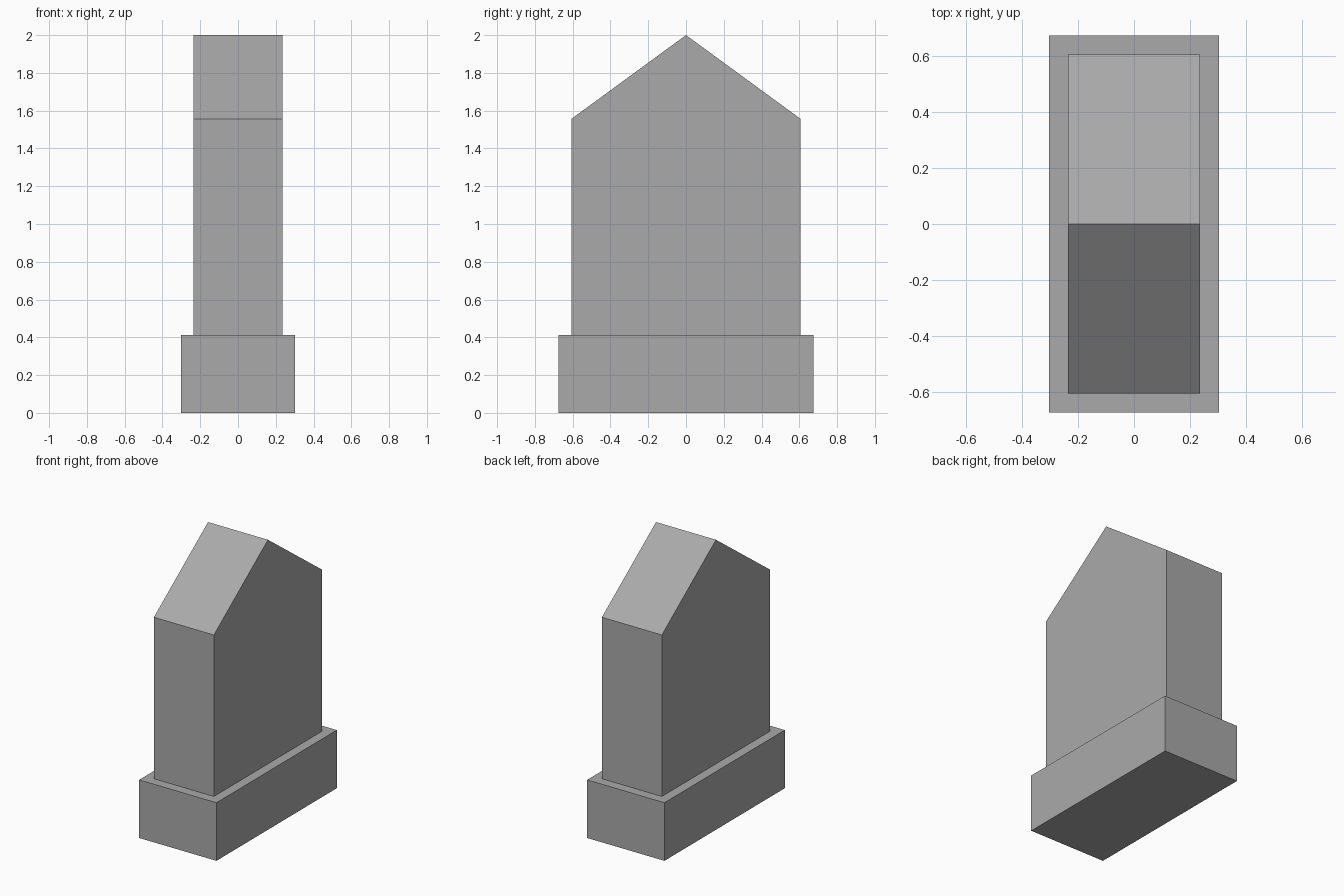
import bpy
import bmesh

cube = bpy.data.objects.get("Cube")
if cube:
    bpy.data.objects.remove(cube, do_unlink=True)

# Single stone colour
stone = bpy.data.materials.new("stone grey")
stone.use_nodes = True
colour = (0.4, 0.4, 0.4, 1.0)
stone.diffuse_color = colour
stone.node_tree.nodes["Principled BSDF"].inputs["Base Color"].default_value = colour


def extrude_profile(name, profile, half_width):
    """Extrude a (y, z) outline across x, centred on x = 0."""
    bm = bmesh.new()
    face = bm.faces.new([bm.verts.new((-half_width, y, z)) for y, z in profile])
    new = bmesh.ops.extrude_face_region(bm, geom=[face])["geom"]
    verts = [v for v in new if isinstance(v, bmesh.types.BMVert)]
    bmesh.ops.translate(bm, verts=verts, vec=(2 * half_width, 0, 0))
    bmesh.ops.recalc_face_normals(bm, faces=bm.faces)
    mesh = bpy.data.meshes.new(name)
    bm.to_mesh(mesh)
    bm.free()
    mesh.materials.append(stone)
    obj = bpy.data.objects.new(name, mesh)
    bpy.context.collection.objects.link(obj)
    return obj


BASE_TOP, EAVE, RIDGE = 0.412, 1.557, 2.0
BASE_Y, SLAB_Y = 0.674, 0.606

# Rectangular plinth
extrude_profile("plinth", [(-BASE_Y, 0), (BASE_Y, 0),
                           (BASE_Y, BASE_TOP), (-BASE_Y, BASE_TOP)], 0.303)

# Upright slab with a gabled top
extrude_profile("gabled_slab", [(-SLAB_Y, BASE_TOP), (SLAB_Y, BASE_TOP), (SLAB_Y, EAVE),
                                (0, RIDGE), (-SLAB_Y, EAVE)], 0.235)
